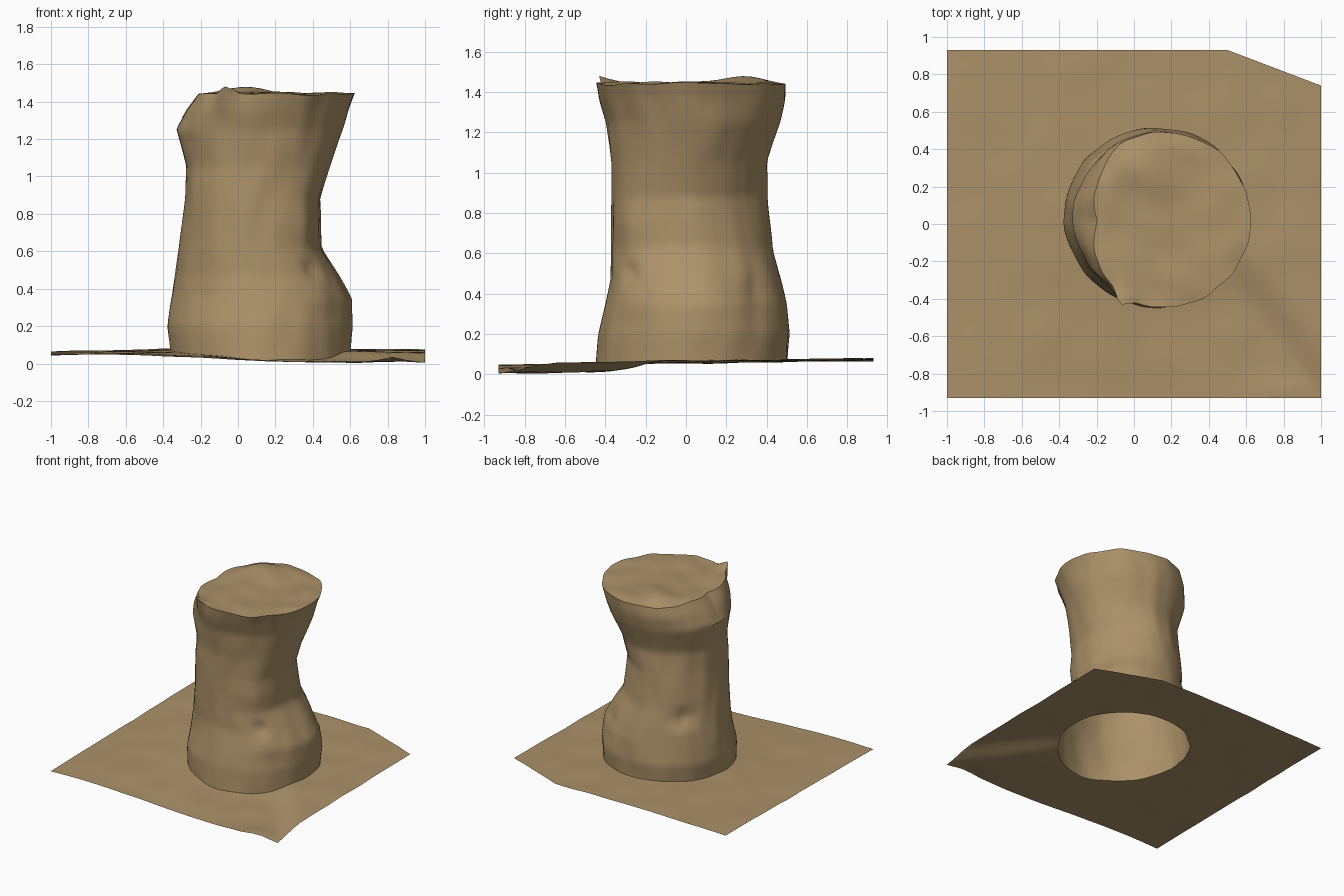
import bpy
import bmesh
from math import sin, cos, pi, radians, exp
from mathutils import Vector, noise

if "Cube" in bpy.data.objects:
    bpy.data.objects.remove(bpy.data.objects["Cube"], do_unlink=True)

SIDES, WALL_ROWS, CAP_ROWS, GROUND_ROWS = 96, 44, 12, 14
TOP = 1.44

clay = bpy.data.materials.new("tan clay")
clay.use_nodes = True
colour = (0.41, 0.285, 0.14, 1)
clay.diffuse_color = colour
clay.node_tree.nodes["Principled BSDF"].inputs["Base Color"].default_value = colour

# Column silhouette: height, left x, right x, front y, back y
PROFILE = [
    (0.00, -0.35, 0.60, -0.45, 0.50),
    (0.20, -0.375, 0.615, -0.435, 0.515),
    (0.35, -0.355, 0.605, -0.40, 0.495),
    (0.47, -0.335, 0.54, -0.375, 0.47),
    (0.62, -0.315, 0.45, -0.37, 0.43),
    (0.88, -0.285, 0.44, -0.37, 0.405),
    (1.05, -0.275, 0.49, -0.37, 0.40),
    (1.25, -0.33, 0.56, -0.395, 0.465),
    (1.36, -0.33, 0.59, -0.43, 0.49),
    (1.44, -0.31, 0.625, -0.445, 0.49),
]

# Local dents and bulges: angle, height, angle spread, height spread, radial push
DENTS = [
    (45, 0.88, 42, 0.38, -0.04),
    (45, 0.42, 30, 0.20, -0.03),
    (-47, 0.75, 32, 0.50, 0.055),
    (-47, 0.50, 10, 0.08, -0.04),
    (135, 0.55, 20, 0.10, -0.04),
    (225, 0.95, 35, 0.30, 0.02),
    (180, 1.46, 62, 0.21, -0.12),
    (243, 1.46, 9, 0.14, 0.05),
]


def tent(d, width):
    return max(0.0, 1 - abs(d) / width)


def ease(t):
    t = min(1.0, max(0.0, t))
    return t * t * (3 - 2 * t)


def angle_gap(a, degrees):
    return (a - radians(degrees) + pi) % (2 * pi) - pi


def rough(x, y, z, scale):
    return noise.noise(Vector((x, y, z)) * scale)


def ground_height(x, y):
    z = 0.067 + 0.012 * y - 0.012 * ease((-x - 0.3) / 0.7)
    # hollow in front, ending in a crease that runs to the front corner
    crease = ease((0.55 - x - 0.72 * y) / 0.25)
    z -= 0.05 * ease((0.05 - y) / 0.55) * ease((x + 0.8) / 1.3) * crease
    z += 0.03 * exp(-((x - 0.82) ** 2 + (y + 0.9) ** 2) / 0.006)
    return max(0.0, z + 0.008 * rough(x, y, 0, 4))


def wall_point(a, z):
    for low, high in zip(PROFILE, PROFILE[1:]):
        if z <= high[0]:
            break
    t = min(1.0, (z - low[0]) / (high[0] - low[0]))
    x0, x1, y0, y1 = [p + (q - p) * t for p, q in zip(low[1:], high[1:])]
    push = 1 + 0.02 * rough(cos(a), sin(a), z, 4)
    for angle, height, spread, tall, amount in DENTS:
        push += amount / 0.45 * tent(angle_gap(a, angle), radians(spread)) * tent(z - height, tall)
    return ((x0 + x1) / 2 + (x1 - x0) / 2 * push * cos(a),
            (y0 + y1) / 2 + (y1 - y0) / 2 * push * sin(a))


def bridge(bm, rings):
    for lower, upper in zip(rings, rings[1:]):
        for i in range(SIDES):
            j = (i + 1) % SIDES
            bm.faces.new((lower[i], lower[j], upper[j], upper[i]))


def finish(bm, name):
    mesh = bpy.data.meshes.new(name)
    bm.to_mesh(mesh)
    bm.free()
    mesh.materials.append(clay)
    ob = bpy.data.objects.new(name, mesh)
    bpy.context.collection.objects.link(ob)
    bpy.ops.object.select_all(action='DESELECT')
    ob.select_set(True)
    bpy.context.view_layer.objects.active = ob
    bpy.ops.object.shade_smooth_by_angle(angle=radians(35))


angles = [2 * pi * i / SIDES for i in range(SIDES)]

# Column: open underneath, leaning wall with a bumpy cap
bm = bmesh.new()
rings = []
for row in range(WALL_ROWS + 1):
    t = row / WALL_ROWS
    ring = []
    for a in angles:
        base = ground_height(*wall_point(a, 0))
        z = base + (TOP - base) * t
        x, y = wall_point(a, z)
        rim = ease((t - 0.92) / 0.08)
        z += rim * (0.045 * tent(angle_gap(a, 243), radians(9)) + 0.012 * rough(x, y, z, 6))
        ring.append(bm.verts.new((x, y, z)))
    rings.append(ring)

centre = Vector((0.16, 0.03, TOP))
rim = [v.co.copy() for v in rings[-1]]
for row in range(1, CAP_ROWS):
    s = 1 - row / CAP_ROWS
    ring = []
    for edge in rim:
        p = centre.lerp(edge, s)
        blend = min(1.0, (1 - s) * 6)
        p.z = TOP + (edge.z - TOP) * (1 - blend)
        p.z += blend * (0.005 + 0.015 * rough(p.x, p.y, 0, 5))
        p.z += blend * 0.025 * exp(-((p.x - 0.05) ** 2 + (p.y - 0.3) ** 2) / 0.025)
        ring.append(bm.verts.new(p))
    rings.append(ring)
bridge(bm, rings)
bm.faces.new(rings[-1])
finish(bm, "column")

# Ground sheet: clipped rectangle around the column's open base
OUTLINE = [Vector(p) for p in ((1, -0.93), (1, 0.74), (0.5, 0.93),
                               (-1, 0.93), (-1, -0.93))]
middle = Vector((0.12, 0.03))


def outline_hit(a):
    ray = Vector((cos(a), sin(a)))
    hits = []
    for p, q in zip(OUTLINE, OUTLINE[1:] + OUTLINE[:1]):
        normal = Vector((q.y - p.y, p.x - q.x))
        if normal.dot(ray) > 0:
            hits.append(normal.dot(p - middle) / normal.dot(ray))
    return middle + ray * min(hits)


border = [outline_hit(a) for a in angles]
for corner in OUTLINE:
    nearest = min(range(SIDES), key=lambda i: (border[i] - corner).length)
    border[nearest] = corner

bm = bmesh.new()
rings = []
for row in range(GROUND_ROWS + 1):
    ring = []
    for a, edge in zip(angles, border):
        p = edge.lerp(Vector(wall_point(a, ground_height(*wall_point(a, 0)))), row / GROUND_ROWS)
        ring.append(bm.verts.new((p.x, p.y, ground_height(p.x, p.y))))
    rings.append(ring)
bridge(bm, rings)
finish(bm, "ground_sheet")
